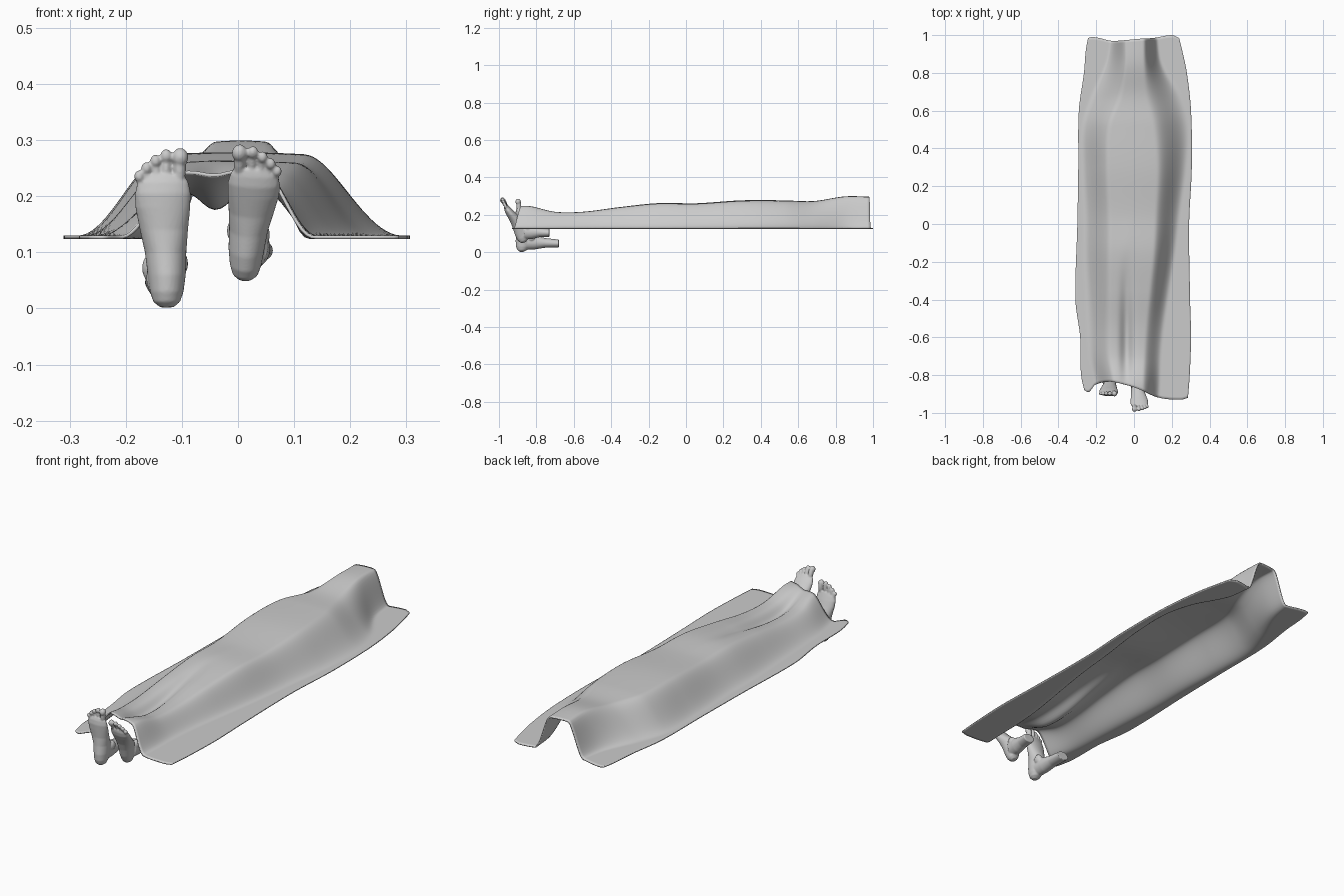
import bpy, bmesh, math
from mathutils import Matrix, Vector

if "Cube" in bpy.data.objects:
    bpy.data.objects.remove(bpy.data.objects["Cube"])


def curve(table, t, col):
    """Smooth (Catmull-Rom style) lookup of a column in a table keyed by column 0."""
    t = min(max(t, table[0][0]), table[-1][0])
    i = 0
    while i < len(table) - 2 and t > table[i + 1][0]:
        i += 1
    def slope(k):
        a, b = table[max(k - 1, 0)], table[min(k + 1, len(table) - 1)]
        return (b[col] - a[col]) / (b[0] - a[0])
    p, q = table[i], table[i + 1]
    d = q[0] - p[0]
    u = (t - p[0]) / d
    return ((2*u**3 - 3*u**2 + 1) * p[col] + (u**3 - 2*u**2 + u) * d * slope(i)
            + (3*u**2 - 2*u**3) * q[col] + (u**3 - u**2) * d * slope(i + 1))


def smooth(a, b, x):
    u = min(max((x - a) / (b - a), 0), 1)
    return u * u * (3 - 2 * u)


def finish(name, bm):
    bmesh.ops.recalc_face_normals(bm, faces=bm.faces)
    for f in bm.faces:
        f.smooth = True
    me = bpy.data.meshes.new(name)
    bm.to_mesh(me)
    bm.free()
    ob = bpy.data.objects.new(name, me)
    bpy.context.collection.objects.link(ob)
    return ob


# ---- sheet: y, left base, left shoulder, right shoulder, right base, height, groove
BODY = [(-.93, -.20, -.10, .045, .135, .115, .00),
        (-.84, -.21, -.10, .045, .14, .118, .01),
        (-.70, -.24, -.12, .05, .145, .087, .03),
        (-.55, -.25, -.12, .06, .16, .087, .03),
        (-.35, -.26, -.12, .08, .19, .112, .015),
        (-.15, -.27, -.12, .10, .22, .132, .00),
        (.05, -.27, -.12, .11, .245, .131, .00),
        (.30, -.28, -.13, .12, .28, .147, .00),
        (.52, -.28, -.12, .10, .29, .147, .00),
        (.68, -.23, -.06, .06, .25, .143, .00),
        (.85, -.15, -.04, .05, .15, .168, .00),
        (1.0, -.12, -.045, .05, .125, .166, .00)]
SIDES = [(-.93, -.25, .285), (-.8, -.28, .295), (-.6, -.285, .302), (-.4, -.31, .297),
         (0, -.30, .292), (.3, -.295, .306), (.6, -.292, .302), (.8, -.265, .28),
         (.92, -.255, .255), (1.0, -.24, .235)]
# s across, front edge y, back edge y
ENDS = [(0, -.88, .985), (.04, -.89, .99), (.12, -.85, .985), (.26, -.835, .97), (.4, -.85, .973),
        (.55, -.88, .98), (.72, -.92, .985), (.93, -.93, 1.0), (1, -.92, .985)]


def drape(s, t):
    y0, y1 = curve(ENDS, s, 1), curve(ENDS, s, 2)
    y = y0 + (y1 - y0) * t
    xl, xr = curve(SIDES, y, 1), curve(SIDES, y, 2)
    x = xl + (xr - xl) * s
    a, b, c, d, h, g = (curve(BODY, y, k) for k in range(1, 7))
    mid, half = (b + c) / 2, (d - a) / 2
    z = h * smooth(a, b, x) * (1 - smooth(c, d, x)) * (1 - .12 * ((x - mid) / half) ** 2)
    z -= g * math.exp(-((x + .04) / .03) ** 2)
    return Vector((x, y, .13 + z))


NX, NY = 70, 130
bm = bmesh.new()
grid = [[bm.verts.new(drape(i / NX, j / NY)) for i in range(NX + 1)] for j in range(NY + 1)]
for j in range(NY):
    for i in range(NX):
        bm.faces.new((grid[j][i], grid[j][i+1], grid[j+1][i+1], grid[j+1][i]))
sheet = finish("draped_sheet", bm)
mod = sheet.modifiers.new("thickness", 'SOLIDIFY')
mod.thickness, mod.offset = .006, -1


# ---- feet
def loft(bm, rings):
    loops = [[bm.verts.new(p) for p in r] for r in rings]
    n = len(loops[0])
    for a, b in zip(loops, loops[1:]):
        for i in range(n):
            bm.faces.new((a[i], a[(i+1) % n], b[(i+1) % n], b[i]))
    bm.faces.new(loops[0])
    bm.faces.new(loops[-1])


def ball(bm, m, centre, size):
    bmesh.ops.create_uvsphere(bm, u_segments=20, v_segments=14, radius=1,
                              matrix=m @ Matrix.Translation(centre) @ Matrix.Diagonal((*size, 1)))


# height along the sole, centre x, half width, sole y, instep y
SOLE = [(.002, 0, .012, .022, .045), (.012, 0, .024, .010, .062), (.03, 0, .030, .003, .078),
        (.06, 0, .034, .001, .088), (.10, -.002, .037, .005, .088), (.14, -.005, .043, .006, .070),
        (.18, -.007, .049, .002, .053), (.205, -.007, .050, .000, .043), (.225, -.006, .045, .003, .034),
        (.238, -.003, .034, .008, .028)]
# toe x, tip height, radius
TOES = [(.024, .286, .0145), (-.001, .284, .0105), (-.020, .274, .0098),
        (-.036, .261, .0095), (-.049, .246, .0092)]


def foot(name, heel, tilt, roll, scale, side, ankle, shin):
    m = (Matrix.Translation(heel) @ Matrix.Rotation(math.radians(tilt), 4, 'X')
         @ Matrix.Rotation(math.radians(roll), 4, 'Y') @ Matrix.Diagonal((side * scale, scale, scale, 1)))
    bm = bmesh.new()
    angles = [2 * math.pi * k / 28 for k in range(28)]
    loft(bm, [[m @ Vector((c + w * math.cos(a), (f + b) / 2 + (b - f) / 2 * math.sin(a), u))
               for a in angles] for u, c, w, f, b in SOLE])
    for x, tip, r in TOES:
        base = tip - .06
        ball(bm, m, (x * .95, .018, (base + tip) / 2 - .004), (r * .8, r * .9, .034))
        ball(bm, m, (x, .014, tip - r * 1.15), (r, r, r * 1.15))
    # ankle bones, then the cut-off shin running back under the sheet
    ball(bm, m, (-.026, .085, .072), (.018, .022, .026))
    ball(bm, m, (.022, .085, .08), (.016, .022, .024))
    ankle, shin = Vector(ankle), Vector(shin)
    loft(bm, [[ankle.lerp(shin, t) + Vector((rx * math.cos(a), 0, rz * math.sin(a))) for a in angles]
              for t, rx, rz in [(0, .033, .042), (.3, .034, .038), (.6, .031, .026), (1, .031, .021)]])
    ob = finish(name, bm)
    rm = ob.modifiers.new("blend", 'REMESH')
    rm.mode, rm.voxel_size, rm.use_smooth_shade = 'VOXEL', .003, True
    sm = ob.modifiers.new("soften", 'SMOOTH')
    sm.factor, sm.iterations = .5, 4


foot("left_foot", (-.127, -.912, 0), 0, 0, 1, 1, (-.130, -.865, .055), (-.135, -.68, .046))
foot("right_foot", (.012, -.893, .038), 23, 3, .94, -1, (.020, -.865, .11), (.032, -.73, .103))
